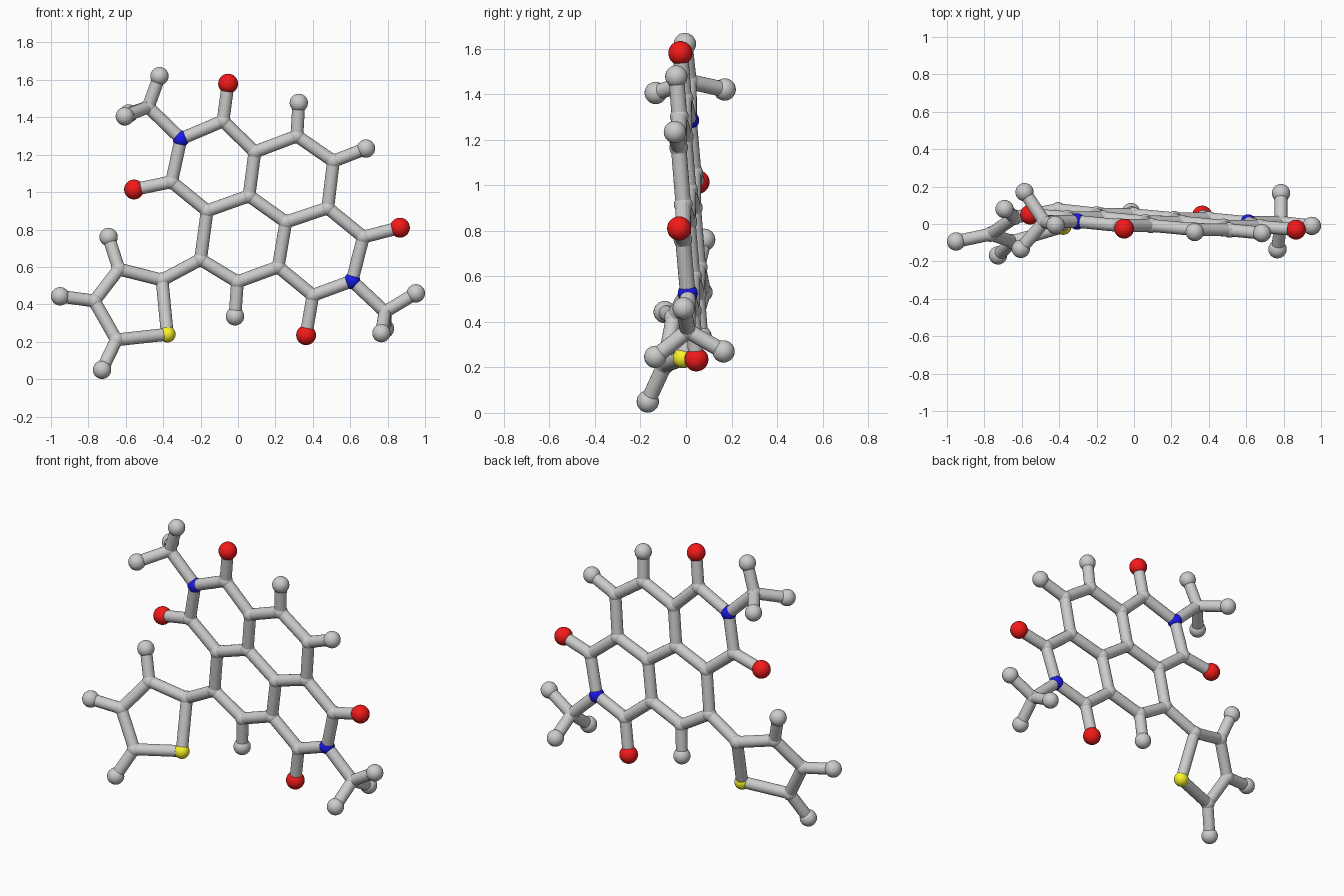
import bpy, bmesh
from mathutils import Vector, Matrix

if "Cube" in bpy.data.objects:
    bpy.data.objects.remove(bpy.data.objects["Cube"])

BOND_R = 0.034
RADIUS = {"carbon": 0.041, "hydrogen": 0.049, "oxygen": 0.053,
          "nitrogen": 0.044, "sulphur": 0.044}
COLOUR = {"oxygen": (0.9, 0.01, 0.01, 1), "nitrogen": (0.01, 0.01, 0.85, 1),
          "sulphur": (0.95, 0.92, 0.02, 1)}
mats = {}
for kind, rgba in COLOUR.items():
    mats[kind] = bpy.data.materials.new(kind + "_colour")
    mats[kind].diffuse_color = rgba


def core(x, z):
    """Point on the slightly tilted plane of the fused rings."""
    return Vector((x, 0.087 - 0.067 * x - 0.073 * z, z))


def side(x, z):
    """Point on the twisted plane of the five-sided ring."""
    return Vector((x, 0.003 + 0.258 * x + 0.336 * z, z))


def finish(bm, name, kind=None):
    for f in bm.faces:
        f.smooth = True
    me = bpy.data.meshes.new(name)
    bm.to_mesh(me)
    bm.free()
    ob = bpy.data.objects.new(name, me)
    bpy.context.collection.objects.link(ob)
    if kind in mats:
        me.materials.append(mats[kind])


def ball(name, kind, p):
    bm = bmesh.new()
    bmesh.ops.create_uvsphere(bm, u_segments=24, v_segments=14, radius=RADIUS[kind],
                              matrix=Matrix.Translation(p))
    finish(bm, name, kind)


def rod(name, a, b):
    d = b - a
    m = Matrix.Translation((a + b) / 2) @ d.to_track_quat('Z', 'Y').to_matrix().to_4x4()
    bm = bmesh.new()
    bmesh.ops.create_cone(bm, cap_ends=False, segments=20, radius1=BOND_R,
                          radius2=BOND_R, depth=d.length, matrix=m)
    finish(bm, name)


# Atom positions: first letter gives the element
atoms = {k: core(*v) for k, v in {
    "N1": (-0.305, 1.285), "C1": (-0.08, 1.38), "O1": (-0.053, 1.58),
    "C2": (-0.355, 1.055), "O2": (-0.556, 1.014), "C3": (0.09, 1.215),
    "C4": (0.315, 1.30), "H4": (0.325, 1.477), "C5": (0.51, 1.165),
    "H5": (0.684, 1.233), "C6": (0.48, 0.915), "C7": (0.256, 0.84),
    "C8": (0.059, 0.98), "C9": (-0.165, 0.90), "C10": (-0.2, 0.64),
    "C11": (-0.003, 0.52), "H11": (-0.016, 0.336), "C12": (0.215, 0.60),
    "C13": (0.67, 0.76), "O13": (0.866, 0.81), "N2": (0.61, 0.525),
    "C14": (0.40, 0.448), "O14": (0.364, 0.235),
    "C20": (-0.48, 1.455), "C21": (0.786, 0.36)}.items()}
atoms.update({k: side(*v) for k, v in {
    "C15": (-0.406, 0.53), "C16": (-0.637, 0.588), "H16": (-0.692, 0.76),
    "C17": (-0.768, 0.418), "H17": (-0.951, 0.443), "C18": (-0.65, 0.21),
    "H18": (-0.727, 0.05), "S1": (-0.378, 0.24)}.items()})
# Methyl hydrogens stick out of the plane
atoms.update({k: Vector(v) for k, v in {
    "H20a": (-0.42, -0.005, 1.62), "H20b": (-0.605, -0.133, 1.405),
    "H20c": (-0.585, 0.17, 1.42), "H21a": (0.951, -0.01, 0.459),
    "H21b": (0.767, -0.135, 0.246), "H21c": (0.786, 0.165, 0.27)}.items()})

# Chains of bonded atoms
chains = ["N1 C1 C3 C8 C9 C2 N1", "C3 C4 C5 C6 C7 C8", "C9 C10 C11 C12 C7",
          "C6 C13 N2 C14 C12", "C10 C15 C16 C17 C18 S1 C15", "N1 C20", "N2 C21",
          "C1 O1", "C2 O2", "C13 O13", "C14 O14", "C4 H4", "C5 H5", "C11 H11",
          "C16 H16", "C17 H17", "C18 H18"]
chains += [f"C{n} H{n}{s}" for n in (20, 21) for s in "abc"]

# Balls
element = {"C": "carbon", "H": "hydrogen", "O": "oxygen", "N": "nitrogen", "S": "sulphur"}
for key, p in atoms.items():
    kind = element[key[0]]
    ball(f"{kind}_ball_{key[1:]}", kind, p)

# Rods
for chain in chains:
    keys = chain.split()
    for a, b in zip(keys, keys[1:]):
        rod(f"bond_rod_{a}_{b}", atoms[a], atoms[b])

for m in bpy.data.materials:
    if m.users and not m.is_grease_pencil:
        m.use_nodes = True
        m.node_tree.nodes["Principled BSDF"].inputs["Base Color"].default_value = m.diffuse_color
